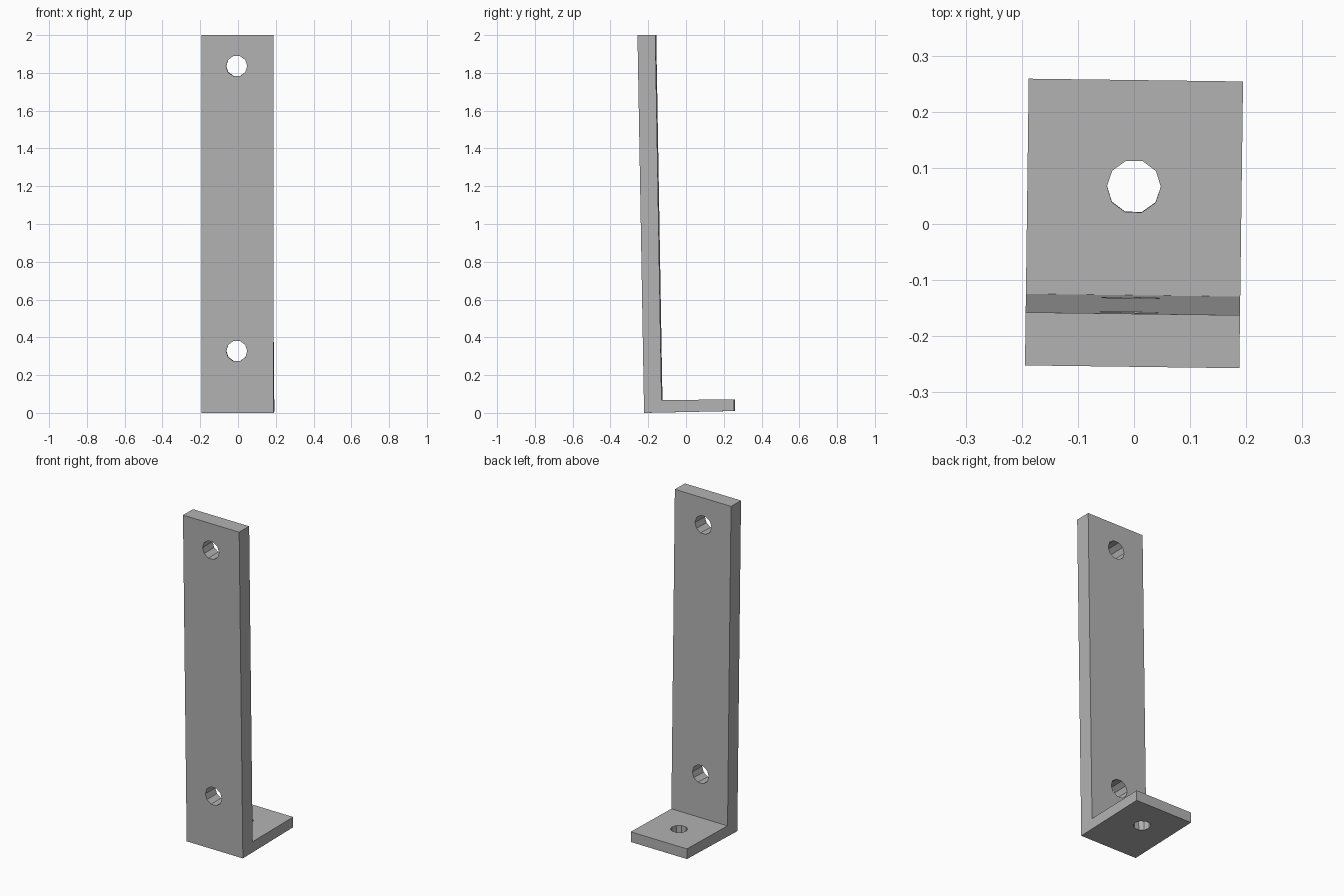
import bpy, bmesh, math
from mathutils import Matrix, Vector

cube = bpy.data.objects.get("Cube")
if cube:
    bpy.data.objects.remove(cube, do_unlink=True)

YAW = Matrix.Rotation(-0.013, 4, 'Z')
HALF_WIDTH = 0.191

# Single plain grey finish
grey = bpy.data.materials.new("plain_grey")
grey.use_nodes = True
colour = (0.45, 0.45, 0.45, 1)
grey.diffuse_color = colour
grey.node_tree.nodes["Principled BSDF"].inputs["Base Color"].default_value = colour


def make_object(name, bm):
    bmesh.ops.recalc_face_normals(bm, faces=bm.faces)
    mesh = bpy.data.meshes.new(name)
    bm.to_mesh(mesh)
    bm.free()
    mesh.materials.append(grey)
    obj = bpy.data.objects.new(name, mesh)
    obj.matrix_world = YAW
    bpy.context.collection.objects.link(obj)
    return obj


def drill(target, name, centre, axis, radius, spin):
    """Cut a ten-sided hole through the target along the axis."""
    bm = bmesh.new()
    turn = Vector(axis).to_track_quat('Z', 'X').to_matrix().to_4x4()
    place = Matrix.Translation(centre) @ turn @ Matrix.Rotation(spin, 4, 'Z')
    bmesh.ops.create_cone(bm, cap_ends=True, segments=10, radius1=radius,
                          radius2=radius, depth=0.3, matrix=place)
    cutter = make_object(name, bm)
    cutter.hide_render = True
    cutter.hide_set(True)
    cut = target.modifiers.new(name, 'BOOLEAN')
    cut.operation = 'DIFFERENCE'
    cut.solver = 'EXACT'
    cut.object = cutter


# L-shaped bracket: side profile swept across its width
profile = [(-0.2195, 0), (0.2565, 0.01), (0.2565, 0.072),
           (-0.127, 0.067), (-0.16, 2), (-0.2545, 2)]
bm = bmesh.new()
face = bm.faces.new([bm.verts.new((-HALF_WIDTH, y, z)) for y, z in profile])
swept = bmesh.ops.extrude_face_region(bm, geom=[face])
bmesh.ops.translate(bm, vec=(2 * HALF_WIDTH, 0, 0),
                    verts=[v for v in swept["geom"] if isinstance(v, bmesh.types.BMVert)])
bracket = make_object("angle_bracket", bm)

# Two screw holes in the upright, one in the foot
for label, z in (("upper", 1.837), ("lower", 0.328)):
    drill(bracket, label + "_hole_cutter", (-0.004, -0.18, z), (0, -1, -0.017), 0.056, 0)
drill(bracket, "foot_hole_cutter", (-0.001, 0.067, 0.04), (0, -0.013, 1), 0.048, 0)
